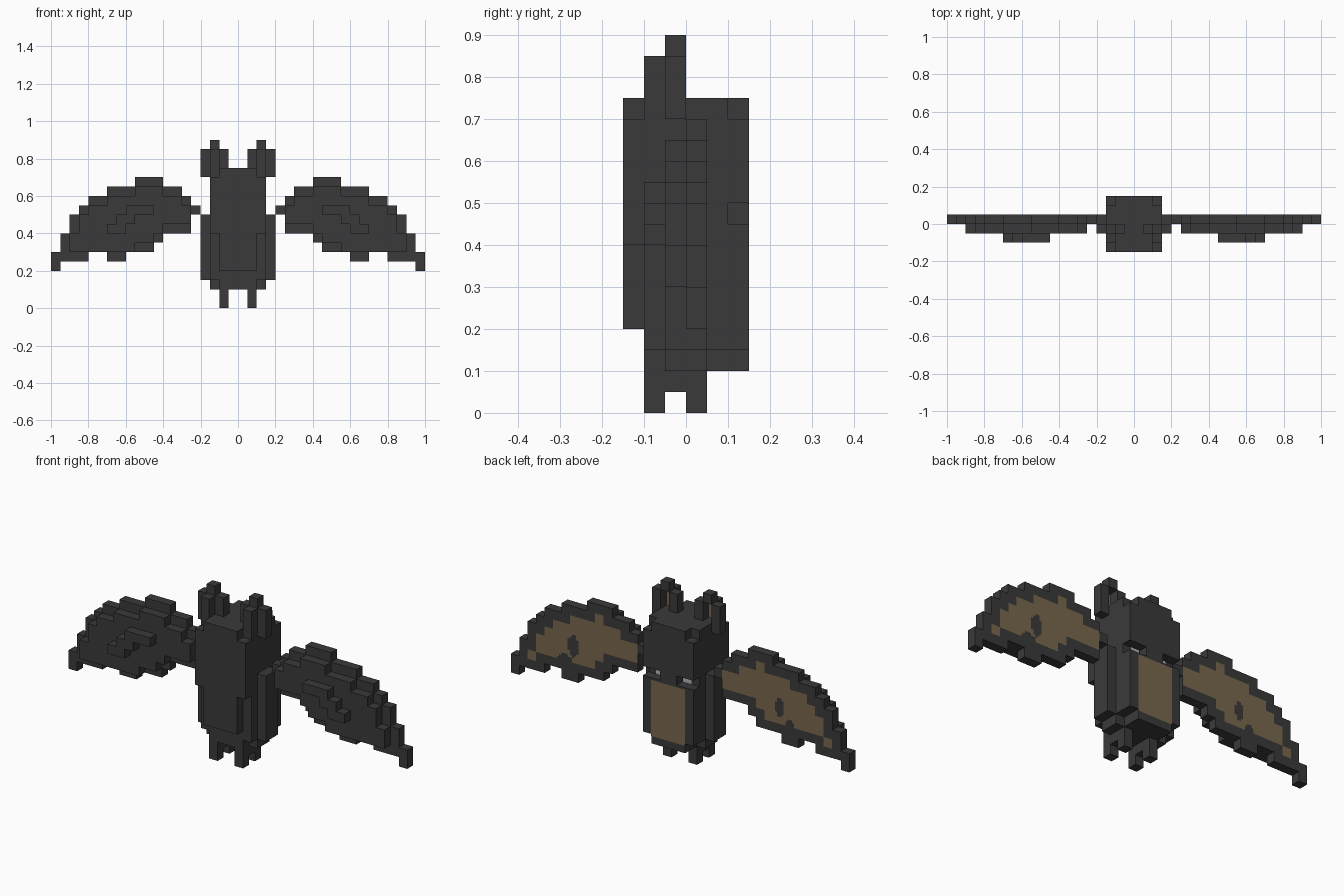
import bpy
import bmesh
from mathutils import Vector

UNIT = 0.05  # edge length of one block

default_cube = bpy.data.objects.get("Cube")
if default_cube:
    bpy.data.objects.remove(default_cube, do_unlink=True)


def make_material(name, color):
    material = bpy.data.materials.new(name)
    material.use_nodes = True
    material.diffuse_color = (*color, 1)
    material.node_tree.nodes["Principled BSDF"].inputs["Base Color"].default_value = (*color, 1)
    return material


FUR = make_material("charcoal fur", (0.042, 0.042, 0.042))
SKIN = make_material("tan skin", (0.19, 0.14, 0.073))
EYE = make_material("pale grey eye", (0.45, 0.45, 0.45))


def add_object(name, bm, material):
    bmesh.ops.remove_doubles(bm, verts=bm.verts, dist=0.0001)
    mesh = bpy.data.meshes.new(name)
    bm.to_mesh(mesh)
    bm.free()
    mesh.materials.append(material)
    obj = bpy.data.objects.new(name, mesh)
    bpy.context.collection.objects.link(obj)
    return obj


def block(x0, x1, y0, y1, z0, z1):
    """Set of unit cells filling a box."""
    return {(x, y, z) for x in range(x0, x1) for y in range(y0, y1) for z in range(z0, z1)}


def both_sides(cells):
    return cells | {(-x - 1, y, z) for x, y, z in cells}


def quad(bm, center, normal, across, up):
    corners = [center + across * a + up * b for a, b in ((-1, -1), (1, -1), (1, 1), (-1, 1))]
    if across.cross(up).dot(normal) < 0:
        corners.reverse()
    bm.faces.new([bm.verts.new(c) for c in corners])


def shell(name, cells, material=FUR):
    """Outer skin of a set of cells."""
    bm = bmesh.new()
    axes = [Vector((1, 0, 0)), Vector((0, 1, 0)), Vector((0, 0, 1))]
    half = UNIT / 2
    for cell in cells:
        middle = (Vector(cell) + Vector((0.5, 0.5, 0.5))) * UNIT
        for i in range(3):
            for sign in (-1, 1):
                normal = axes[i] * sign
                if tuple(int(c) for c in Vector(cell) + normal) not in cells:
                    quad(bm, middle + normal * half, normal,
                         axes[(i + 1) % 3] * half, axes[(i + 2) % 3] * half)
    return add_object(name, bm, material)


def plate(name, x0, x1, y, z0, z1, material):
    """Thin painted patch facing backward."""
    bm = bmesh.new()
    quad(bm, Vector(((x0 + x1) / 2, y + 0.002, (z0 + z1) / 2)), Vector((0, 1, 0)),
         Vector(((x1 - x0) / 2, 0, 0)), Vector((0, 0, (z1 - z0) / 2)))
    return add_object(name, bm, material)


# Body with trimmed corners, stepped underside and a notch for each eye
body = block(-3, 3, -3, 3, 4, 15) | block(-3, 3, -2, 3, 3, 4)
body |= block(-3, 3, -1, 1, 2, 3) | block(-2, 2, -2, 3, 2, 3)
body -= both_sides(block(2, 3, -3, -2, 4, 8))
body -= both_sides(block(2, 3, -3, -2, 14, 15) | block(2, 3, 2, 3, 14, 15))
body -= both_sides(block(1, 3, 2, 3, 9, 10))
body |= both_sides(block(3, 4, -1, 1, 3, 10))
shell("body", body)
plate("belly_patch", -0.1, 0.1, 0.15, 0.14, 0.44, SKIN)

# Wing columns as (first, last, bottom, top), one list per layer from back to front
BACK = [(4, 4, 10, 11), (5, 5, 8, 12), (6, 7, 8, 13), (8, 8, 7, 14), (9, 10, 6, 14),
        (11, 11, 6, 13), (12, 13, 5, 13), (14, 15, 6, 12), (16, 16, 5, 11),
        (17, 17, 5, 10), (18, 18, 5, 8), (19, 19, 4, 6)]
MIDDLE = [(5, 5, 9, 11), (6, 7, 9, 12), (8, 8, 8, 13), (9, 10, 7, 13), (11, 13, 6, 12),
          (14, 15, 6, 11), (16, 16, 6, 10), (17, 17, 6, 8)]
RIDGE = [(9, 10, 10, 11), (11, 11, 9, 11), (12, 12, 8, 10), (13, 13, 8, 9)]

wing = set()
for y, layer in enumerate((BACK, MIDDLE, RIDGE)):
    for first, last, low, high in layer:
        wing |= block(first, last + 1, -y, 1 - y, low, high)


def in_membrane(x, z):
    """True when a point lies well inside the wing outline."""
    reach = 0.052
    for dx in (-1, 0, 1):
        column = max(5, int((x + dx * reach) / UNIT))
        for dz in (-1, 0, 1):
            if (column, 0, int((z + dz * reach) / UNIT)) not in wing:
                return False
    return True


def membrane(name, sign, spots):
    bm = bmesh.new()
    step = UNIT / 4
    for i in range(80):
        for j in range(60):
            x, z = (i + 0.5) * step, (j + 0.5) * step
            spotted = any(((x - sx) / rx) ** 2 + ((z - sz) / rz) ** 2 < 1
                          for sx, sz, rx, rz in spots)
            if x > UNIT * 5 and in_membrane(x, z) and not spotted:
                quad(bm, Vector((x * sign, UNIT + 0.002, z)), Vector((0, 1, 0)),
                     Vector((step / 2, 0, 0)), Vector((0, 0, step / 2)))
    return add_object(name, bm, SKIN)


SPOTS = {"left": [(0.63, 0.44, 0.03, 0.06), (0.68, 0.36, 0.04, 0.025)],
         "right": [(0.59, 0.44, 0.025, 0.05), (0.65, 0.365, 0.022, 0.025)]}

# Ear: back plate, two side posts and a tip bridging them
ear = block(2, 3, -2, -1, 14, 17) | block(1, 2, -1, 0, 14, 17)
ear |= block(3, 4, -1, 0, 14, 17) | block(2, 3, -1, 0, 17, 18)

# Leg: flat sole bar with a toe at each end
leg = block(1, 2, -2, 1, 1, 2) | block(1, 2, -2, -1, 0, 1) | block(1, 2, 0, 1, 0, 1)

for side, sign in (("left", 1), ("right", -1)):
    for part, cells in (("wing", wing), ("ear", ear), ("leg", leg)):
        placed = cells if sign > 0 else {(-x - 1, y, z) for x, y, z in cells}
        shell(side + "_" + part, placed)
    membrane(side + "_wing_membrane", sign, SPOTS[side])
    inner, outer = sorted((0.1 * sign, 0.15 * sign))
    plate(side + "_inner_ear", inner, outer, -UNIT, 0.75, 0.84, SKIN)
    inner, outer = sorted((0.055 * sign, 0.105 * sign))
    plate(side + "_eye", inner, outer, 0.1, 0.45, 0.5, EYE)
